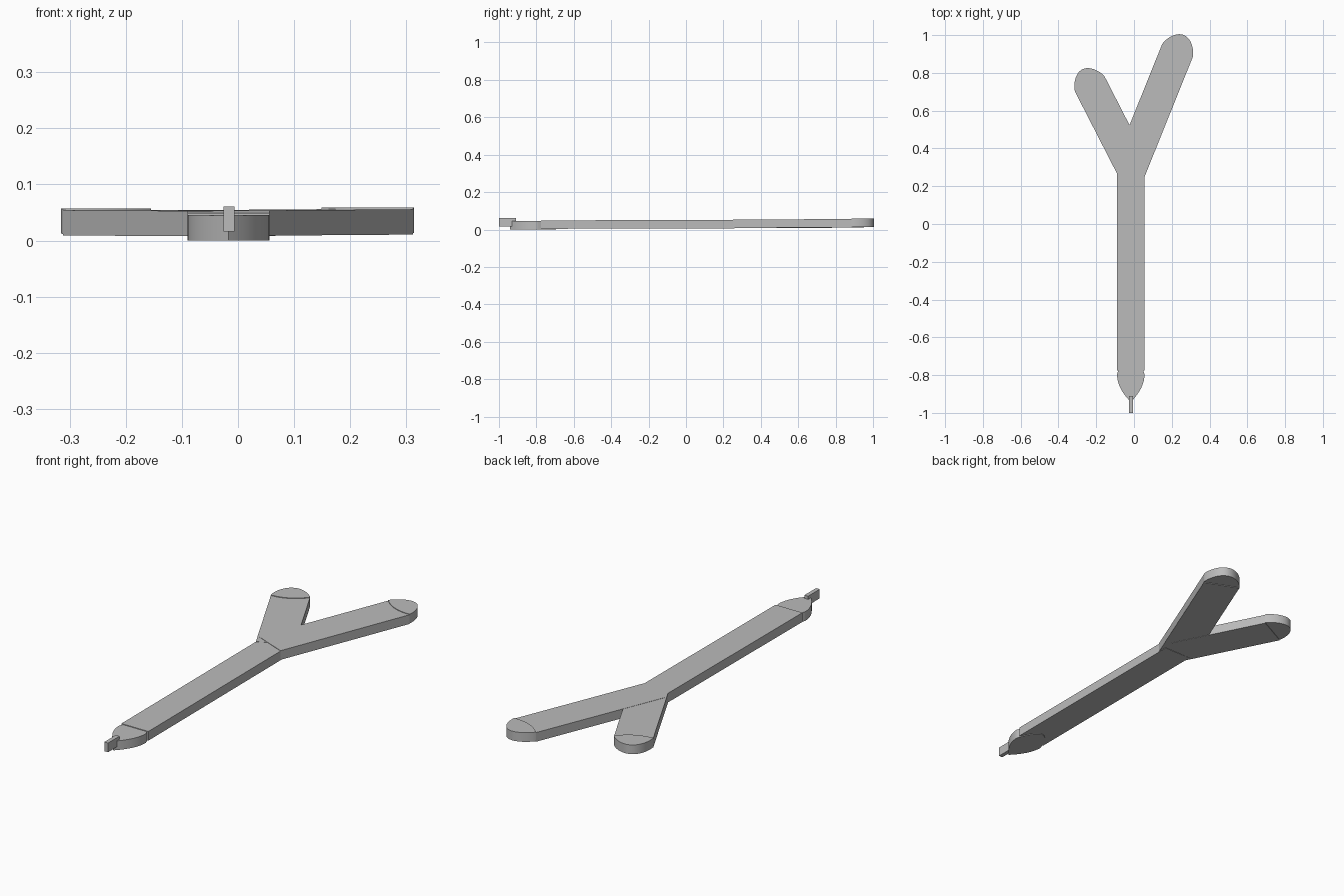
import bpy
import bmesh
from mathutils import Vector

cube = bpy.data.objects.get("Cube")
if cube:
    bpy.data.objects.remove(cube, do_unlink=True)

THICK = 0.045
grey = bpy.data.materials.new("plain grey")
grey.use_nodes = True
GREY = (0.5, 0.5, 0.5, 1)
grey.diffuse_color = GREY
grey.node_tree.nodes["Principled BSDF"].inputs["Base Color"].default_value = GREY


def slab(name, outline, lift=0.0, thick=THICK, slope=0.003, smooth=False):
    """Extrude a flat outline, on a base plane that rises gently to the back."""
    bm = bmesh.new()
    base = [bm.verts.new((p.x, p.y, 0.007 + lift + slope * p.y)) for p in outline]
    face = bm.faces.new(base)
    top = bmesh.ops.extrude_face_region(bm, geom=[face])["geom"]
    bmesh.ops.translate(bm, vec=(0, 0, thick),
                        verts=[v for v in top if isinstance(v, bmesh.types.BMVert)])
    bmesh.ops.recalc_face_normals(bm, faces=bm.faces)
    mesh = bpy.data.meshes.new(name)
    bm.to_mesh(mesh)
    bm.free()
    mesh.materials.append(grey)
    obj = bpy.data.objects.new(name, mesh)
    bpy.context.collection.objects.link(obj)
    if smooth:
        bpy.ops.object.select_all(action="DESELECT")
        obj.select_set(True)
        bpy.context.view_layer.objects.active = obj
        bpy.ops.object.shade_smooth_by_angle()
    return obj


def bar(start, end, side):
    """Rectangle from one long edge and the offset to the opposite edge."""
    return [start, end, end + side, start + side]


def cap(left, right, front, back, front_curve, steps=24):
    """Rounded end between two corners: a long nose and a shallow back."""
    mid, half = (left + right) / 2, (right - left) / 2
    ahead = Vector((-half.y, half.x)).normalized()
    s = [2 * i / steps - 1 for i in range(steps + 1)]
    # spread points evenly round the curve by easing toward both corners
    s = [1.5 * t - 0.5 * t ** 3 for t in s]
    nose = [mid + half * t + ahead * front * front_curve(abs(t)) for t in s]
    rear = [mid + half * t - ahead * back * (1 - t * t) for t in reversed(s[1:-1])]
    return nose + rear


def round_nose(t):
    return max(0, 1 - t * t) ** 0.75


def pointed_nose(t):
    return max(0, 1 - t) ** 0.5


# Long shaft
slab("shaft", bar(Vector((-0.09, -0.775)), Vector((-0.09, 0.3)), Vector((0.146, 0))), -0.001)

# Two forked arms with rounded caps: outer edge start, outer edge end, lift
arms = {
    "left": (Vector((0.056, 0.25)), Vector((0.312, 0.886)), 0.001),
    "right": (Vector((-0.09, 0.267)), Vector((-0.312, 0.70)), 0.0),
}
for side, (start, end, lift) in arms.items():
    along = (end - start).normalized()
    across = Vector((-along.y, along.x)) * 0.176
    if side == "right":
        across = -across
    slab(side + "_arm", bar(start, end, across), lift)
    corners = (end + across, end) if side == "left" else (end, end + across)
    slab(side + "_arm_cap", cap(*corners, 0.088, 0.02, round_nose), lift + 0.003, smooth=True)

# Pointed tip at the front of the shaft
slab("shaft_tip", cap(Vector((0.056, -0.795)), Vector((-0.09, -0.795)), 0.147, 0.1, pointed_nose),
     -0.0042, smooth=True)

# Small prong on the tip
slab("prong", bar(Vector((-0.026, -1)), Vector((-0.026, -0.91)), Vector((0.02, 0))),
     0.009, slope=0)
